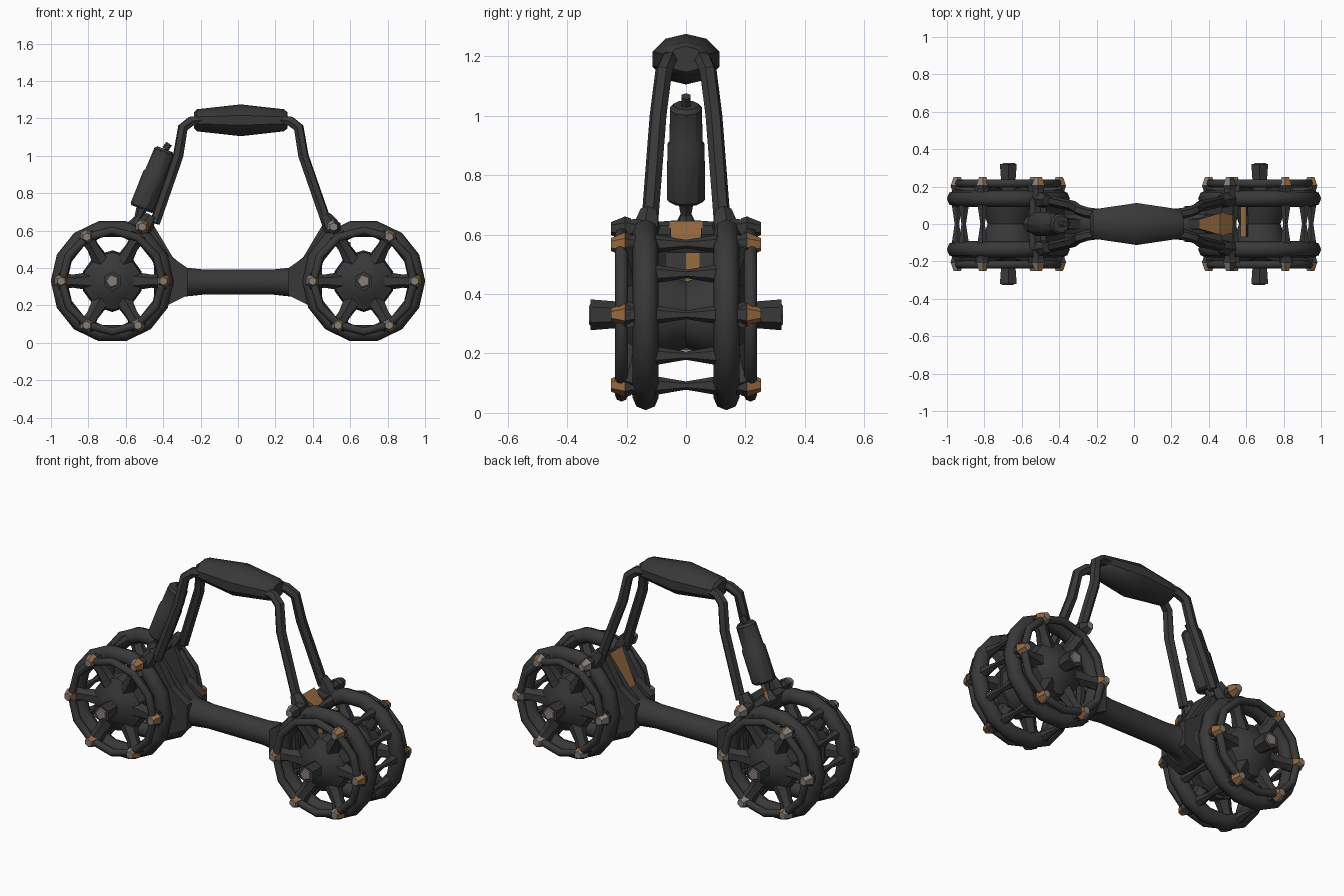
import bpy, bmesh, math
from mathutils import Vector

cube = bpy.data.objects.get("Cube")
if cube:
    bpy.data.objects.remove(cube, do_unlink=True)


def material(name, rgb):
    m = bpy.data.materials.new(name)
    m.use_nodes = True
    m.diffuse_color = (*rgb, 1)
    bsdf = m.node_tree.nodes["Principled BSDF"]
    bsdf.inputs["Base Color"].default_value = (*rgb, 1)
    bsdf.inputs["Roughness"].default_value = 0.8
    return m


DARK = material("dark grey", (0.04, 0.04, 0.04))
BROWN = material("copper brown", (0.3, 0.14, 0.05))
GREY = material("worn grey", (0.24, 0.21, 0.19))


def finish(name, bm, mats=(DARK,), smooth=True):
    bmesh.ops.recalc_face_normals(bm, faces=bm.faces)
    me = bpy.data.meshes.new(name)
    bm.to_mesh(me)
    bm.free()
    ob = bpy.data.objects.new(name, me)
    bpy.context.collection.objects.link(ob)
    for m in mats:
        me.materials.append(m)
    if smooth:
        bpy.ops.object.select_all(action='DESELECT')
        ob.select_set(True)
        bpy.context.view_layer.objects.active = ob
        bpy.ops.object.shade_smooth_by_angle(angle=math.radians(35))
    return ob


def turned(name, p, q, profile, sides=8, squash=1.0, mats=(DARK,), smooth=True):
    """Lathe a profile of (fraction, radius) along the line p to q."""
    p, q = Vector(p), Vector(q)
    rot = (q - p).to_track_quat('Z', 'Y')
    bm = bmesh.new()
    rings = []
    for t, r in profile:
        c = p.lerp(q, t)
        ring = []
        for k in range(sides):
            a = math.tau * (k + 0.5) / sides
            v = c + rot @ Vector((r * math.cos(a), r * math.sin(a), 0))
            v.z = c.z + (v.z - c.z) * squash
            ring.append(bm.verts.new(v))
        rings.append(ring)
    for a, b in zip(rings, rings[1:]):
        for k in range(sides):
            n = (k + 1) % sides
            bm.faces.new((a[k], a[n], b[n], b[k]))
    bm.faces.new(rings[0])
    bm.faces.new(rings[-1])
    return finish(name, bm, mats, smooth)


def tyre(name, centre, major, minor, seg=14):
    bpy.ops.mesh.primitive_torus_add(location=centre, rotation=(math.pi / 2, 0, 0),
                                     major_radius=major, minor_radius=minor,
                                     major_segments=seg, minor_segments=8)
    ob = bpy.context.object
    ob.name = name
    ob.data.materials.append(DARK)
    bpy.ops.object.shade_smooth_by_angle(angle=math.radians(50))


def prism(name, outline, y0, y1, mats=(DARK,)):
    """Extrude an outline in x and z from y0 to y1."""
    bm = bmesh.new()
    face = bm.faces.new([bm.verts.new((x, y0, z)) for x, z in outline])
    ext = bmesh.ops.extrude_face_region(bm, geom=[face])
    verts = [g for g in ext["geom"] if isinstance(g, bmesh.types.BMVert)]
    bmesh.ops.translate(bm, verts=verts, vec=(0, y1 - y0, 0))
    return finish(name, bm, mats, smooth=False)


def tube(name, points, radius):
    cu = bpy.data.curves.new(name, 'CURVE')
    cu.dimensions = '3D'
    cu.bevel_depth = radius
    cu.bevel_resolution = 1
    cu.use_fill_caps = True
    sp = cu.splines.new('POLY')
    sp.points.add(len(points) - 1)
    for pt, co in zip(sp.points, points):
        pt.co = (*co, 1)
    tmp = bpy.data.objects.new(name + "_path", cu)
    me = bpy.data.meshes.new_from_object(tmp)
    bpy.data.objects.remove(tmp)
    bm = bmesh.new()
    bm.from_mesh(me)
    finish(name, bm)


HUB_X, HUB_Z = 0.672, 0.33


def bolt(name, x, s, z, copper):
    """Blunt pointed bolt: worn grey tip, copper on its +x sides."""
    ob = turned(name, (x, s * 0.185, z), (x, s * 0.252, z),
                [(0, 0.034), (0.3, 0.041), (1, 0.022)], 6,
                mats=(DARK, BROWN, GREY), smooth=False)
    for f in ob.data.polygons:
        if abs(f.center.y) > 0.21:
            if f.normal.x > 0.2:
                f.material_index = 1 if copper else 0
            else:
                f.material_index = 2


# Wheel cages
for side, sx in (("left", 1), ("right", -1)):
    cx = sx * HUB_X
    turned(side + "_hub_drum", (cx, -0.12, HUB_Z), (cx, 0.12, HUB_Z),
           [(0, 0.15), (0.2, 0.14), (0.5, 0.115), (0.8, 0.14), (1, 0.15)], 12)
    for end, sy in (("back", 1), ("front", -1)):
        tag = side + "_" + end
        tyre(tag + "_wheel_ring", (cx, sy * 0.136, HUB_Z), 0.285, 0.044)
        tyre(tag + "_outer_ring", (cx, sy * 0.217, HUB_Z), 0.27, 0.022, 12)
        turned(tag + "_hub_dish", (cx, sy * 0.11, HUB_Z), (cx, sy * 0.23, HUB_Z),
               [(0, 0.165), (0.55, 0.155), (0.8, 0.1), (1, 0.06)], 10)
        turned(tag + "_axle", (cx, sy * 0.2, HUB_Z), (cx, sy * 0.322, HUB_Z),
               [(0, 0.042), (1, 0.052)], 6, smooth=False)
        turned(tag + "_axle_cap", (cx, sy * 0.318, HUB_Z), (cx, sy * 0.327, HUB_Z),
               [(0, 0.042), (1, 0.032)], 5, mats=(GREY,), smooth=False)
        for k in range(6):
            a = math.radians(60 * k)
            d = Vector((math.cos(a) * sx, 0, math.sin(a)))
            c = Vector((cx, 0, HUB_Z))
            turned(f"{tag}_spoke_{k}", c + d * 0.1 + Vector((0, sy * 0.15, 0)),
                   c + d * 0.285 + Vector((0, sy * 0.19, 0)),
                   [(0, 0.052), (0.6, 0.035), (1, 0.045)], 6)
            # The upper inner bolt sits higher, beside the frame clamp
            raised = k == 2
            b = Vector((sx * 0.512, 0, 0.62)) if raised else c + d * 0.273
            bolt(f"{tag}_bolt_{k}", b.x, sy, b.z, not raised or sx < 0)
            turned(f"{tag}_bolt_stem_{k}", (b.x, sy * 0.13, b.z),
                   (b.x, sy * 0.2, b.z), [(0, 0.035), (1, 0.03)], 6)
        turned(tag + "_frame_clamp", (sx * 0.53, sy * 0.135, 0.57),
               (sx * 0.465, sy * 0.125, 0.68), [(0, 0.04), (0.6, 0.045), (1, 0.03)], 6)
    # Waisted rods joining the two rings, none at the very top and bottom
    for k in range(12):
        if k % 6 != 3:
            a = math.radians(30 * k)
            x, z = cx + 0.275 * math.cos(a), HUB_Z + 0.275 * math.sin(a)
            turned(f"{side}_cross_rod_{k}", (x, -0.13, z), (x, 0.13, z),
                   [(0, 0.036), (0.5, 0.014), (1, 0.036)], 6)

    # Bracket between the wheel and the lower bar
    wall = [(0.27, 0.255), (0.27, 0.4), (0.37, 0.47), (0.47, 0.63),
            (0.53, 0.6), (0.44, 0.42), (0.45, 0.2), (0.38, 0.2)]
    for end, sy in (("back", 1), ("front", -1)):
        prism(f"{side}_{end}_bracket_wall", [(sx * x, z) for x, z in wall],
              sy * 0.05, sy * 0.095)
    # Raised middle of the bracket, narrowing towards the bar
    floor = [(0.27, 0.265), (0.27, 0.39), (0.35, 0.46), (0.46, 0.645),
             (0.53, 0.58), (0.45, 0.42), (0.45, 0.21), (0.38, 0.21)]
    ob = prism(side + "_bracket_floor", [(sx * x, z) for x, z in floor],
               -0.058, 0.058, (DARK, BROWN))
    for v in ob.data.vertices:
        if abs(v.co.x) < 0.36:
            v.co.y *= 0.45
    if sx > 0:
        for f in ob.data.polygons:
            if f.normal.z > 0.2 and abs(f.normal.y) < 0.5 and f.center.z > 0.5:
                f.material_index = 1

    # Pair of bent uprights to the handle
    path = [(0.475, 0.122, 0.64), (0.35, 0.094, 1.0), (0.325, 0.075, 1.15),
            (0.28, 0.06, 1.185), (0.2, 0.05, 1.195)]
    shift = 0 if sx > 0 else 0.03
    for end, sy in (("back", 1), ("front", -1)):
        tube(f"{side}_{end}_upright",
             [(sx * (x - shift), sy * y, z) for x, y, z in path], 0.029)

# Copper-faced plate standing on the left hub, with one bare copper section
for part, y0, y1 in (("front", -0.07, 0.0), ("middle", 0.0, 0.045), ("back", 0.045, 0.1)):
    ob = prism("hub_plate_" + part, [(0.58, 0.4), (0.612, 0.4), (0.6, 0.54), (0.57, 0.54)],
               y0, y1, (BROWN, DARK))
    for f in ob.data.polygons:
        if f.normal.x > 0.5 and part != "middle":
            f.material_index = 1

# Lower bar, flaring at both ends
turned("lower_bar", (-0.38, 0, 0.325), (0.38, 0, 0.325),
       [(0, 0.11), (0.13, 0.08), (0.25, 0.07), (0.75, 0.07), (0.87, 0.08), (1, 0.11)], 12)

# Carrying handle, fattest in the middle
turned("handle", (-0.235, 0, 1.19), (0.265, 0, 1.19),
       [(0, 0.06), (0.03, 0.082), (0.5, 0.118), (0.96, 0.082), (1, 0.06)], 10, squash=0.72)

# Canister on the right-hand side
base, top = Vector((-0.515, 0, 0.715)), Vector((-0.39, 0, 1.035))
turned("canister", base, top,
       [(0, 0.058), (0.03, 0.067), (0.57, 0.066), (0.6, 0.059), (0.96, 0.056), (1, 0.045)], 10)
turned("canister_nozzle", top, (-0.368, 0, 1.065), [(0, 0.018), (1, 0.018)], 6)
ob = turned("canister_mount", (-0.555, 0, 0.62), base,
            [(0, 0.045), (0.5, 0.02), (1, 0.03)], 6, mats=(DARK, BROWN), smooth=False)
for f in ob.data.polygons:
    if f.normal.y > 0.6:
        f.material_index = 1
turned("mount_cross_bar", (-0.53, -0.14, 0.61), (-0.53, 0.14, 0.61),
       [(0, 0.03), (0.5, 0.04), (1, 0.03)], 6)
